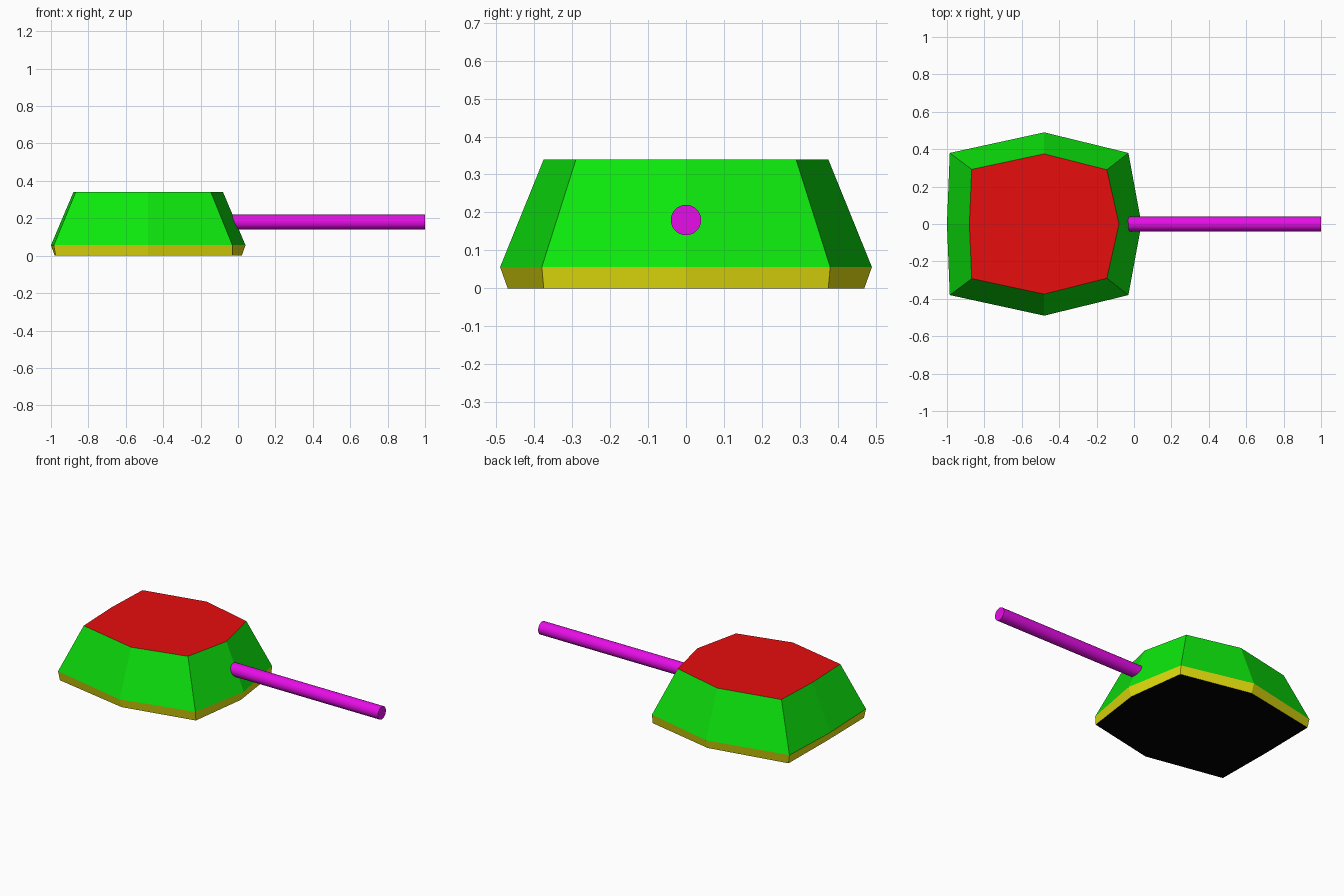
import bpy, bmesh, math
from mathutils import Matrix

if "Cube" in bpy.data.objects:
    bpy.data.objects.remove(bpy.data.objects["Cube"])


def material(name, rgb):
    m = bpy.data.materials.new(name)
    m.diffuse_color = (*rgb, 1)
    m.use_nodes = True
    m.node_tree.nodes["Principled BSDF"].inputs["Base Color"].default_value = m.diffuse_color
    return m


red = material("red", (0.8, 0.004, 0.004))
green = material("green", (0.004, 0.8, 0.004))
yellow = material("yellow", (0.8, 0.76, 0.004))
black = material("black", (0, 0, 0))
magenta = material("magenta", (0.8, 0.004, 0.8))


def ring(left, left_corner, right_corner, right, cy_left, cy_right, half_y):
    """Eight-sided outline, mirrored across y = 0."""
    half = [(left_corner, cy_left), (-0.48, half_y), (right_corner, cy_right)]
    lower = [(x, -y) for x, y in half]
    return [(left, 0)] + lower + [(right, 0)] + half[::-1]


# Body: bottom, widest and top outlines joined by flat sides
levels = [
    (0.0, ring(-0.98, -0.975, -0.03, 0.02, 0.375, 0.375, 0.47)),
    (0.056, ring(-1.0, -0.985, -0.03, 0.04, 0.38, 0.38, 0.49)),
    (0.34, ring(-0.88, -0.868, -0.145, -0.08, 0.292, 0.29, 0.375)),
]
bm = bmesh.new()
rings = [[bm.verts.new((x, y, z)) for x, y in pts] for z, pts in levels]
for band, (low, high) in enumerate(zip(rings, rings[1:])):
    for i in range(8):
        j = (i + 1) % 8
        face = bm.faces.new((low[i], low[j], high[j], high[i]))
        face.material_index = band
bm.faces.new(rings[-1]).material_index = 2
bm.faces.new(rings[0][::-1]).material_index = 3
bmesh.ops.recalc_face_normals(bm, faces=bm.faces)
mesh = bpy.data.meshes.new("body")
bm.to_mesh(mesh)
bm.free()
for m in (yellow, green, red, black):
    mesh.materials.append(m)
bpy.context.collection.objects.link(bpy.data.objects.new("body", mesh))

# Handle: round rod along x, its inner end sunk into the body
x0, x1 = -0.04, 1.0
bpy.ops.mesh.primitive_cylinder_add(
    vertices=32, radius=0.04, depth=x1 - x0,
    location=((x0 + x1) / 2, 0, 0.18), rotation=(0, math.pi / 2, 0))
handle = bpy.context.object
handle.name = "handle"
handle.data.materials.append(magenta)
bpy.ops.object.shade_smooth_by_angle(angle=math.radians(40))
